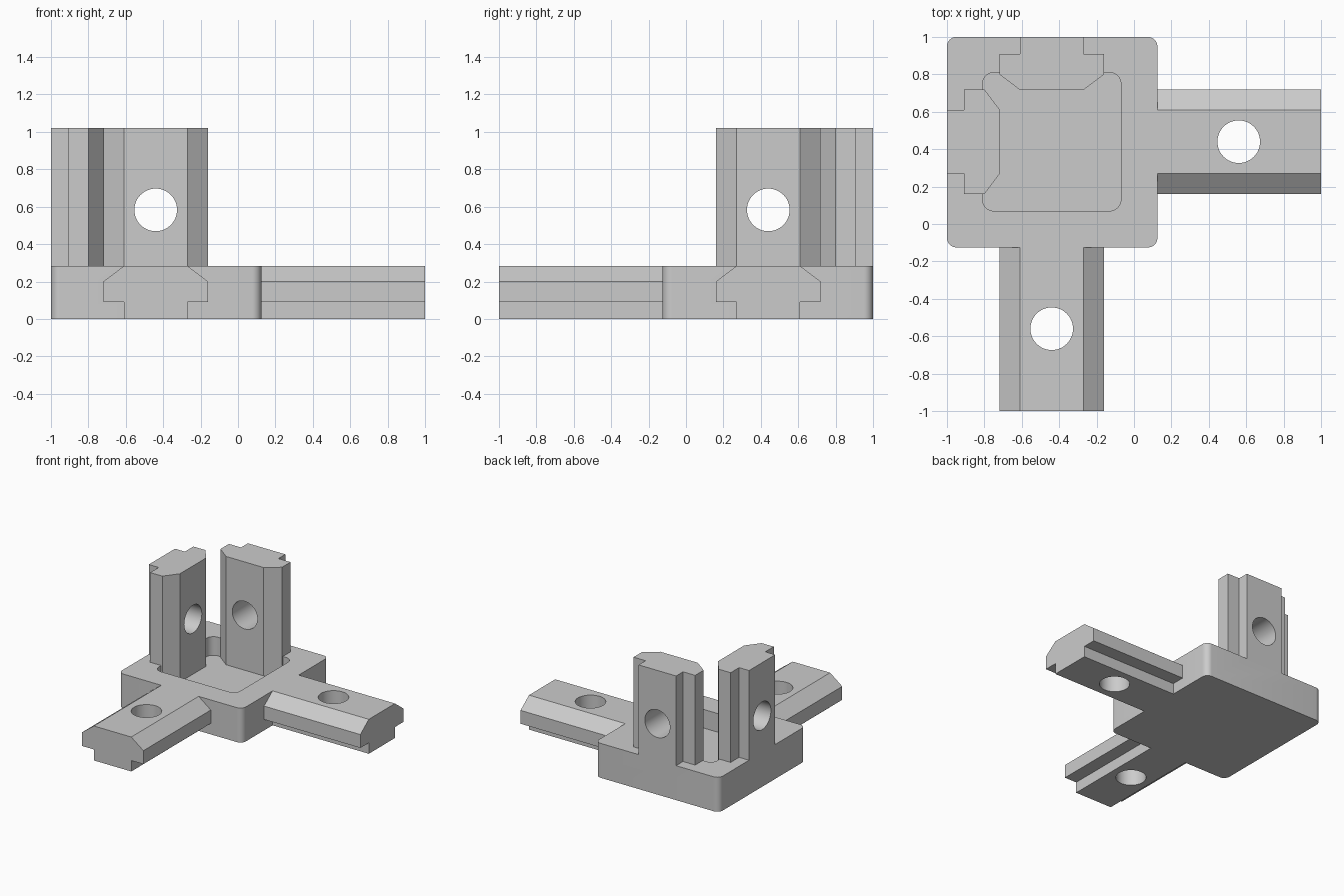
import bpy, bmesh
from math import radians
from mathutils import Matrix, Vector

if "Cube" in bpy.data.objects:
    bpy.data.objects.remove(bpy.data.objects["Cube"])

grey = bpy.data.materials.new("plain grey")
grey.use_nodes = True
grey.diffuse_color = (0.6, 0.6, 0.6, 1)
grey.node_tree.nodes["Principled BSDF"].inputs["Base Color"].default_value = (0.6, 0.6, 0.6, 1)

X, Y, Z = Vector((1, 0, 0)), Vector((0, 1, 0)), Vector((0, 0, 1))
C = 0.44          # offset of both rail axes from the centre
THICK = 0.283     # thickness of base and rails
FLOOR = 0.13      # floor of the pocket
TOP = 1.02        # top of the uprights


def finish(name, bm):
    bmesh.ops.recalc_face_normals(bm, faces=bm.faces)
    mesh = bpy.data.meshes.new(name)
    bm.to_mesh(mesh)
    bm.free()
    mesh.materials.append(grey)
    obj = bpy.data.objects.new(name, mesh)
    bpy.context.collection.objects.link(obj)
    return obj


def rounded_block(name, lo, hi, z0, z1, radius):
    """Square block, mirrored across the diagonal, with round upright corners."""
    bm = bmesh.new()
    size = Vector((hi - lo, hi - lo, z1 - z0))
    mid = Vector(((lo + hi) / 2, -(lo + hi) / 2, (z0 + z1) / 2))
    bmesh.ops.create_cube(bm, size=1, matrix=Matrix.Translation(mid) @ Matrix.Diagonal(size.to_4d()))
    upright = [e for e in bm.edges if abs(e.verts[0].co.z - e.verts[1].co.z) > 0.01]
    bmesh.ops.bevel(bm, geom=upright, offset=radius, segments=8, profile=0.5, affect='EDGES')
    return finish(name, bm)


def rail(name, start, side, up, along, length):
    """T-slot profile swept along one direction; start is on the outer face."""
    half = [(0.17, 0), (0.17, 0.09), (0.28, 0.09), (0.28, 0.2), (0.17, THICK)]
    outline = half + [(-s, h) for s, h in reversed(half)]
    bm = bmesh.new()
    face = bm.faces.new([bm.verts.new(start + side * s + up * h) for s, h in outline])
    new = bmesh.ops.extrude_face_region(bm, geom=[face])["geom"]
    bmesh.ops.translate(bm, vec=along * length, verts=[v for v in new if isinstance(v, bmesh.types.BMVert)])
    return finish(name, bm)


def drill(name, centre, axis):
    bm = bmesh.new()
    turn = axis.to_track_quat('Z', 'Y').to_matrix().to_4x4()
    bmesh.ops.create_cone(bm, cap_ends=True, segments=48, radius1=0.114, radius2=0.114,
                          depth=0.5, matrix=Matrix.Translation(centre) @ turn)
    return finish(name, bm)


def combine(target, tool, operation):
    tool.hide_render = True
    mod = target.modifiers.new(tool.name, 'BOOLEAN')
    mod.operation, mod.solver, mod.object = operation, 'EXACT', tool
    bpy.context.view_layer.objects.active = target
    bpy.ops.object.modifier_apply(modifier=mod.name)
    bpy.data.objects.remove(tool)


# Base plate with a shallow pocket
bracket = rounded_block("corner_bracket", -1, 0.125, 0, THICK, 0.05)
combine(bracket, rounded_block("pocket", -0.81, -0.07, FLOOR, 0.5, 0.06), 'DIFFERENCE')

# Two flat rails and two upright rails
rails = [
    rail("front_rail", Vector((-C, -1, 0)), X, Z, Y, 1.0),
    rail("left_rail", Vector((1, C, 0)), Y, Z, -X, 1.0),
    rail("back_upright", Vector((-C, 1, FLOOR - 0.05)), X, -Y, Z, TOP - FLOOR + 0.05),
    rail("right_upright", Vector((-1, C, FLOOR - 0.05)), Y, X, Z, TOP - FLOOR + 0.05),
]
for part in rails:
    combine(bracket, part, 'UNION')

# Screw holes through each rail
holes = [
    ((-C, -0.56, 0.14), Z),
    ((0.56, C, 0.14), Z),
    ((-C, 0.86, 0.583), Y),
    ((-0.86, C, 0.583), X),
]
for centre, axis in holes:
    combine(bracket, drill("screw_hole", Vector(centre), axis), 'DIFFERENCE')

# Merge flush faces and keep the edges crisp
bm = bmesh.new()
bm.from_mesh(bracket.data)
bmesh.ops.remove_doubles(bm, verts=bm.verts, dist=0.0001)
bmesh.ops.dissolve_limit(bm, angle_limit=radians(0.5), verts=bm.verts, edges=bm.edges)
bm.to_mesh(bracket.data)
bm.free()
bpy.ops.object.select_all(action='DESELECT')
bracket.select_set(True)
bpy.context.view_layer.objects.active = bracket
bpy.ops.object.shade_smooth_by_angle(angle=radians(30))
